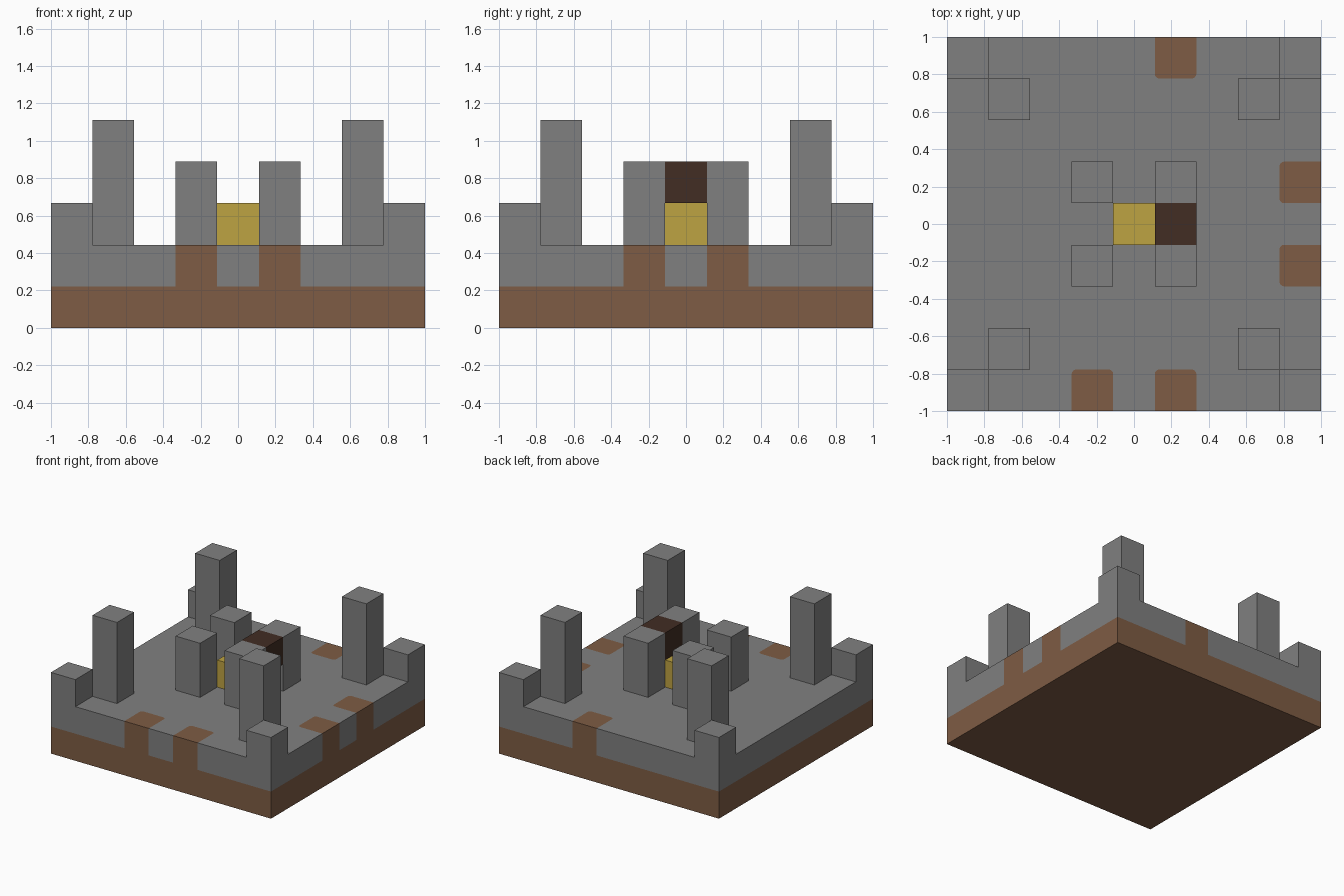
import bpy
from math import sin, cos, pi
from mathutils import Matrix, Vector

U = 2 / 9      # one block of the nine by nine layout
H = U / 2

cube = bpy.data.objects.get("Cube")
if cube:
    bpy.data.objects.remove(cube, do_unlink=True)


def material(name, rgb):
    mat = bpy.data.materials.new(name)
    mat.use_nodes = True
    mat.diffuse_color = (*rgb, 1)
    mat.node_tree.nodes["Principled BSDF"].inputs["Base Color"].default_value = (*rgb, 1)
    return mat


stone = material("grey stone", (0.216, 0.216, 0.216))
earth = material("brown earth", (0.209, 0.107, 0.058))
gold = material("gold", (0.515, 0.366, 0.054))
dark_wood = material("dark wood", (0.054, 0.026, 0.017))


def prism(name, outline, low, high, mat):
    """Extrude a counter-clockwise outline between two heights, given in blocks."""
    n = len(outline)
    verts = [(p.x, p.y, z * U) for z in (low, high) for p in outline]
    faces = [tuple(range(n))[::-1], tuple(range(n, 2 * n))]
    faces += [(i, (i + 1) % n, n + (i + 1) % n, n + i) for i in range(n)]
    mesh = bpy.data.meshes.new(name)
    mesh.from_pydata(verts, [], faces)
    mesh.materials.append(mat)
    obj = bpy.data.objects.new(name, mesh)
    bpy.context.collection.objects.link(obj)
    return obj


def block(name, col, row, low, high, mat):
    corners = [(-H, -H), (H, -H), (H, H), (-H, H)]
    outline = [Vector((col * U + x, row * U + y)) for x, y in corners]
    return prism(name, outline, low, high, mat)


def notch(col, radius=0.025, steps=4):
    """Rounded pocket cut into the front edge, listed from left to right."""
    x, top = col * U, -1 + U
    pts = [Vector((x - H, -1))]
    for side, start in ((-1, pi), (1, pi / 2)):
        for i in range(steps + 1):
            a = start - i * pi / 2 / steps
            pts.append(Vector((x + side * (H - radius) + radius * cos(a),
                               top - radius + radius * sin(a))))
    pts.append(Vector((x + H, -1)))
    return pts


# Earth layer under everything
prism("earth_base", [Vector(p) for p in ((-1, -1), (1, -1), (1, 1), (-1, 1))], 0, 1, earth)

# Stone floor with earth patches along its edges: front, +x side, back, -x side
floor_outline = []
for turn, (side, cols) in enumerate((("front", (-1, 1)), ("left", (-1, 1)),
                                     ("back", (-1,)), ("right", ()))):
    rot = Matrix.Rotation(turn * pi / 2, 2)
    floor_outline.append(rot @ Vector((-1, -1)))
    for col in cols:
        pocket = [rot @ p for p in notch(col)]
        floor_outline += pocket
        prism(f"earth_patch_{side}", pocket[::-1], 1, 2, earth)
prism("stone_floor", floor_outline, 1, 2, stone)

# Corner blocks, tall outer pillars and inner pillars
for sx in (-1, 1):
    for sy in (-1, 1):
        where = ("front" if sy < 0 else "back") + ("_left" if sx > 0 else "_right")
        block(f"corner_block_{where}", 4 * sx, 4 * sy, 2, 3, stone)
        block(f"outer_pillar_{where}", 3 * sx, 3 * sy, 2, 5, stone)
        block(f"inner_pillar_{where}", sx, sy, 2, 4, stone)

# Gold centre and the dark lintel between two inner pillars
block("gold_block", 0, 0, 2, 3, gold)
block("dark_lintel", 1, 0, 3, 4, dark_wood)
